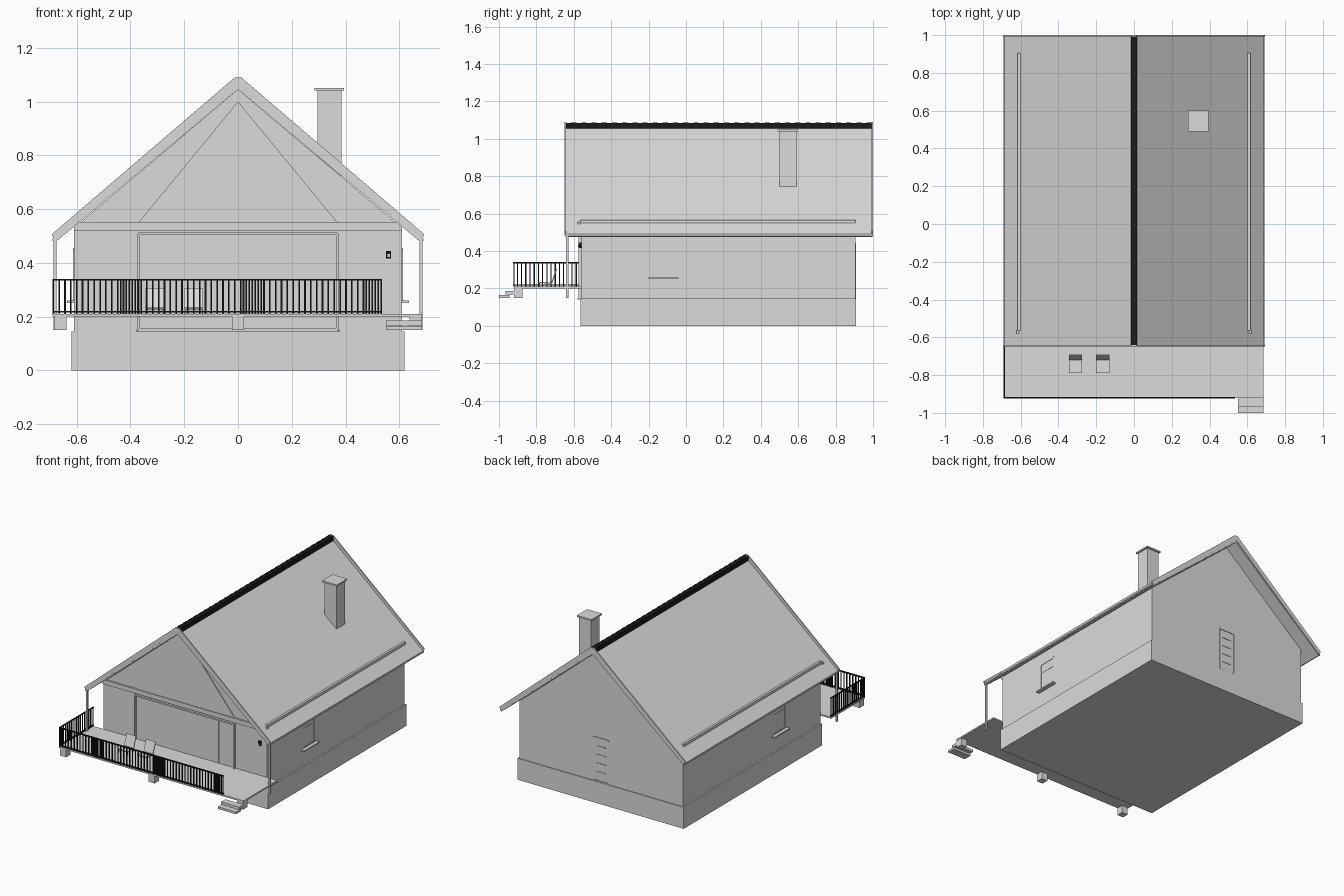
import bpy
import bmesh
from mathutils import Matrix, Vector

cube = bpy.data.objects.get("Cube")
if cube:
    bpy.data.objects.remove(cube, do_unlink=True)


def make_material(name, value):
    material = bpy.data.materials.new(name)
    material.use_nodes = True
    colour = (value, value, value, 1)
    material.diffuse_color = colour
    material.node_tree.nodes["Principled BSDF"].inputs["Base Color"].default_value = colour
    return material


grey = make_material("light grey", 0.71)
black = make_material("black", 0.01)


def finish(name, bm, material=grey):
    """Turn a bmesh into a named object of one colour."""
    bmesh.ops.recalc_face_normals(bm, faces=bm.faces)
    mesh = bpy.data.meshes.new(name)
    bm.to_mesh(mesh)
    bm.free()
    mesh.materials.append(material)
    obj = bpy.data.objects.new(name, mesh)
    bpy.context.scene.collection.objects.link(obj)
    return obj


def add_box(bm, x, y, z):
    """Add a box given its three (low, high) ranges."""
    low, high = Vector((x[0], y[0], z[0])), Vector((x[1], y[1], z[1]))
    matrix = Matrix.Translation((low + high) / 2) @ Matrix.Diagonal((high - low).to_4d())
    matrix[3][3] = 1
    bmesh.ops.create_cube(bm, size=1, matrix=matrix)


def box(name, x, y, z, material=grey):
    bm = bmesh.new()
    add_box(bm, x, y, z)
    return finish(name, bm, material)


def around(centre, width):
    return (centre - width / 2, centre + width / 2)


def prism(name, profile, along, axis="y"):
    """Extrude a closed profile: (x, z) along y, or (y, z) along x."""
    bm = bmesh.new()
    start, end = along
    place = (lambda a, b: (a, start, b)) if axis == "y" else (lambda a, b: (start, a, b))
    face = bm.faces.new([bm.verts.new(place(a, b)) for a, b in profile])
    grown = bmesh.ops.extrude_face_region(bm, geom=[face])["geom"]
    move = Vector((0, end - start, 0)) if axis == "y" else Vector((end - start, 0, 0))
    bmesh.ops.translate(bm, vec=move, verts=[v for v in grown if isinstance(v, bmesh.types.BMVert)])
    return finish(name, bm)


# Main levels and outlines
WALL, PLINTH = 0.61, 0.62
FRONT, BACK = -0.56, 0.905
PLINTH_TOP, BEAM = 0.145, 0.535
EAVE, RIDGE, UNDER = 0.69, 1.07, 1.045
ROOF_FRONT, ROOF_BACK = -0.645, 0.996
DECK_FRONT, DECK_LOW, DECK_TOP = -0.92, 0.2, 0.21
FOOT = 0.15

# House body
box("plinth", (-PLINTH, PLINTH), (FRONT - 0.005, BACK + 0.005), (0, PLINTH_TOP))
prism("walls", [(-WALL, PLINTH_TOP), (WALL, PLINTH_TOP), (WALL, 0.53), (0, UNDER), (-WALL, 0.53)],
      (FRONT, BACK))
box("front_beam", (-WALL, WALL), (FRONT - 0.012, FRONT), around(BEAM, 0.03))
prism("gable_panel", [(-0.37, 0.55), (0.37, 0.55), (0, 1)], (FRONT - 0.006, FRONT))

# Roof slopes, raised verge boards, eave gutters, snow guards and posts
for side, word in ((-1, "right"), (1, "left")):
    def across(inner, outer):
        return tuple(sorted((side * inner, side * outer)))
    slope = [(0, RIDGE), (side * EAVE, 0.488), (side * 0.68, 0.476), (0, UNDER)]
    prism("roof_" + word, slope, (ROOF_FRONT, ROOF_BACK))
    verge = [(0, RIDGE + 0.02), (side * 0.012, RIDGE + 0.02), (side * 0.693, 0.506),
             (side * 0.68, 0.482), (0, UNDER + 0.013)]
    for y, end in ((ROOF_FRONT, "front"), (ROOF_BACK, "back")):
        prism("verge_" + end + "_" + word, verge, around(y, 0.008))
    box("eave_gutter_" + word, across(0.675, 0.69), (ROOF_FRONT, ROOF_BACK), around(0.486, 0.01))
    box("snow_guard_" + word, across(0.602, 0.617), (FRONT - 0.005, BACK), (0.54, 0.567))
    box("guard_end_" + word, across(0.607, 0.622), (FRONT - 0.02, FRONT - 0.005), (0.54, 0.556))
    box("eave_post_" + word, across(0.674, 0.686), around(-0.635, 0.012), (FOOT, 0.49))

# Overlapping ridge tiles between the verges
bm = bmesh.new()
tiles = 60
step = (ROOF_BACK - ROOF_FRONT - 0.008) / tiles
for i in range(tiles):
    y = ROOF_FRONT + 0.004 + i * step
    lift = 0.002 * (i % 2)
    add_box(bm, (-0.017, 0.017), (y, y + step), (UNDER, RIDGE + 0.014 + lift))
finish("ridge_tiles", bm, black)

# Chimney
box("chimney", around(0.34, 0.09), around(0.545, 0.09), (0.72, 1.04))
box("chimney_cap", around(0.34, 0.11), around(0.545, 0.11), (1.04, 1.05))


def frame(name, wide, high, bar, place):
    """Four thin bars round an opening; place maps the ranges to a box."""
    bm = bmesh.new()
    for edge in wide:
        add_box(bm, *place(around(edge, bar), high))
    for edge in high:
        add_box(bm, *place(wide, around(edge, bar)))
    return finish(name, bm)


# Front glazing with mullions
glass = (-0.37, 0.37)
glass_z = (PLINTH_TOP + 0.005, 0.508)
frame("glazing_frame", glass, glass_z, 0.01, lambda a, b: (a, (FRONT - 0.015, FRONT), b))
panes = 6
pane = (glass[1] - glass[0]) / panes
for i in range(1, panes):
    box("mullion", around(glass[0] + i * pane, 0.004), (FRONT - 0.003, FRONT), glass_z)
box("glazing_sill", (-0.38, 0.38), (FRONT - 0.02, FRONT), around(PLINTH_TOP, 0.006))

# Side windows
for side in (-1, 1):
    def outward(depth):
        return tuple(sorted((side * WALL, side * (WALL + depth))))
    window_y, window_z = (-0.185, -0.055), (0.262, 0.45)
    frame("window_frame", window_y, window_z, 0.012, lambda a, b: (outward(0.003), a, b))
    box("window_bar", outward(0.002), window_y, around(0.39, 0.008))
    box("window_sill", outward(0.025), (-0.2, -0.04), around(0.255, 0.009))

# Back door
door_x, door_z = (-0.06, 0.055), (FOOT, 0.44)
frame("door_frame", door_x, door_z, 0.008, lambda a, b: (a, (BACK, BACK + 0.004), b))
for i in range(4):
    box("door_panel", around(0, 0.07), (BACK, BACK + 0.003), around(0.21 + i * 0.058, 0.006))

# Wall lamp with a pale lens
box("lamp", around(0.56, 0.018), (FRONT - 0.016, FRONT), around(0.431, 0.028), black)
box("lamp_lens", around(0.56, 0.009), (FRONT - 0.018, FRONT - 0.016), around(0.427, 0.012))

# Terrace deck, footings and steps
box("deck", (-EAVE, 0.685), (DECK_FRONT, FRONT), (DECK_LOW, DECK_TOP))
for x in (-0.66, 0, 0.66):
    box("deck_footing", around(x, 0.045), (DECK_FRONT, DECK_FRONT + 0.045), (FOOT, DECK_LOW))
box("lower_step", (0.55, 0.685), (-1, -0.945), (FOOT, 0.165))
box("upper_step", (0.55, 0.685), (-0.965, DECK_FRONT), (0.167, 0.185))

# Railing: front run with closer bars at the joints, and one side run
rail_end, rail_top = 0.535, 0.34
bars = (DECK_TOP, rail_top)
bm = bmesh.new()
front_y = around(DECK_FRONT, 0.006)
side_x = around(-EAVE + 0.003, 0.006)
count = 56
gap = (rail_end + EAVE - 0.006) / count
for i in range(count + 1):
    x = -EAVE + 0.003 + i * gap
    add_box(bm, around(x, 0.006), front_y, bars)
    if i < count and any(abs(x - joint) < 0.04 for joint in (-0.42, 0.035, 0.5)):
        add_box(bm, around(x + gap / 2, 0.006), front_y, bars)
side_count = 16
for i in range(1, side_count + 1):
    y = DECK_FRONT + i * (FRONT - DECK_FRONT) / side_count
    add_box(bm, side_x, around(y - 0.004, 0.006), bars)
for z in (DECK_TOP + 0.008, rail_top - 0.003):
    add_box(bm, (-EAVE, rail_end), around(DECK_FRONT, 0.009), around(z, 0.007))
    add_box(bm, side_x, (DECK_FRONT, FRONT), around(z, 0.007))
finish("railing", bm, black)

# Two terrace chairs: bent seat sheet on thin legs
seat = [(-0.79, 0.235), (-0.72, 0.232), (-0.695, 0.305), (-0.69, 0.302), (-0.715, 0.226), (-0.79, 0.229)]
for x in (-0.31, -0.165):
    prism("chair_seat", seat, around(x, 0.07), axis="x")
    for edge in (-0.033, 0.033):
        for y in (-0.783, -0.718):
            box("chair_leg", around(x + edge, 0.004), around(y, 0.005), (DECK_TOP, 0.23))
